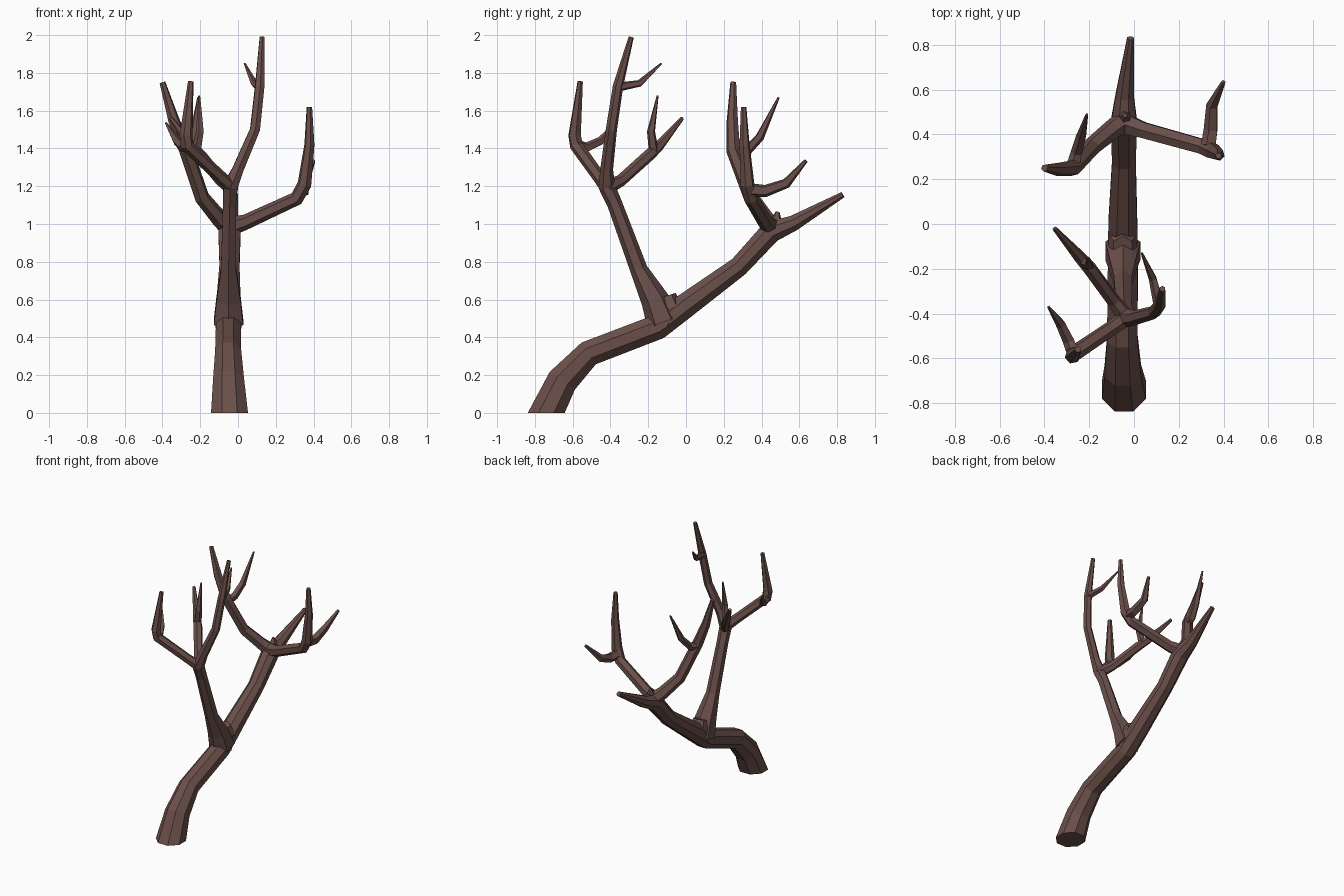
import bpy, bmesh, math
from mathutils import Vector

bark = bpy.data.materials.new("brown bark")
bark.diffuse_color = (0.145, 0.078, 0.067, 1)


def limb(name, points, sides=6, flat_base=False):
    """Tapered faceted tube through (x, y, z, radius) points, closed at both ends."""
    pos = [Vector(p[:3]) for p in points]
    n = len(pos)
    bm = bmesh.new()
    rings = []
    side = None
    for i in range(n):
        d_in = (pos[i] - pos[max(i - 1, 0)]).normalized()
        d_out = (pos[min(i + 1, n - 1)] - pos[i]).normalized()
        t = (d_in + d_out).normalized()
        if i == 0 and flat_base:
            t = Vector((0, 0, 1))
        # carry the cross-section frame along the path without twisting
        if side is None:
            side = Vector((1, 0, 0)) if abs(t.x) < 0.8 else Vector((0, 1, 0))
        side = (side - t * side.dot(t)).normalized()
        up = t.cross(side)
        ring = []
        for k in range(sides):
            a = 2 * math.pi * (k + 0.5) / sides
            r = points[i][3] * 1.06
            ring.append(bm.verts.new(pos[i] + (side * math.cos(a) + up * math.sin(a)) * r))
        rings.append(ring)
    for a, b in zip(rings, rings[1:]):
        for k in range(sides):
            j = (k + 1) % sides
            bm.faces.new((a[k], a[j], b[j], b[k]))
    bm.faces.new(rings[0][::-1])
    bm.faces.new(rings[-1])
    bmesh.ops.recalc_face_normals(bm, faces=bm.faces)
    me = bpy.data.meshes.new(name)
    bm.to_mesh(me)
    bm.free()
    me.materials.append(bark)
    ob = bpy.data.objects.new(name, me)
    bpy.context.collection.objects.link(ob)
    return ob


# Leaning trunk running on into the rear tip
limb("trunk", [(-0.045, -0.74, 0, 0.1), (-0.05, -0.655, 0.17, 0.083),
               (-0.052, -0.515, 0.315, 0.07), (-0.05, -0.15, 0.455, 0.068),
               (-0.05, 0.0, 0.57, 0.066), (-0.045, 0.28, 0.775, 0.054),
               (-0.045, 0.45, 0.96, 0.06), (-0.042, 0.57, 1.005, 0.042),
               (-0.015, 0.83, 1.155, 0.016)], 8, True)

# Rear fork: right branch and its twig
limb("rear_right_branch", [(-0.05, 0.45, 0.985, 0.05), (0.04, 0.42, 1.01, 0.038),
                           (0.31, 0.345, 1.135, 0.036), (0.352, 0.325, 1.21, 0.036),
                           (0.378, 0.31, 1.42, 0.026), (0.378, 0.305, 1.62, 0.014)])
limb("rear_right_twig", [(0.335, 0.35, 1.18, 0.034), (0.345, 0.42, 1.175, 0.032),
                         (0.35, 0.53, 1.215, 0.026), (0.4, 0.635, 1.335, 0.01)], 5)

# Rear fork: left branch and its twig
limb("rear_left_branch", [(-0.04, 0.46, 0.975, 0.05), (-0.1, 0.42, 1.03, 0.042),
                          (-0.19, 0.345, 1.14, 0.038), (-0.275, 0.25, 1.39, 0.036),
                          (-0.34, 0.245, 1.55, 0.029), (-0.4, 0.25, 1.75, 0.015)])
limb("rear_left_twig", [(-0.27, 0.26, 1.37, 0.03), (-0.255, 0.32, 1.385, 0.026),
                        (-0.235, 0.39, 1.46, 0.023), (-0.21, 0.49, 1.67, 0.006)], 5)
limb("rear_fork_knot", [(-0.04, 0.47, 0.97, 0.05), (-0.04, 0.485, 1.065, 0.01)], 5)

# Front limb with a flared root, running on into the tallest branch
limb("front_limb", [(-0.05, -0.12, 0.48, 0.085), (-0.05, -0.165, 0.6, 0.07),
                    (-0.05, -0.25, 0.76, 0.044), (-0.045, -0.375, 1.1, 0.038),
                    (-0.04, -0.42, 1.2, 0.042), (0.0, -0.42, 1.29, 0.032),
                    (0.09, -0.395, 1.5, 0.028), (0.115, -0.36, 1.73, 0.026),
                    (0.127, -0.29, 1.99, 0.013)])
limb("crotch_web", [(-0.05, -0.14, 0.47, 0.075), (-0.05, -0.08, 0.56, 0.068),
                    (-0.05, -0.1, 0.62, 0.045)])
limb("top_twig", [(0.112, -0.36, 1.725, 0.024), (0.085, -0.245, 1.745, 0.018),
                  (0.035, -0.13, 1.85, 0.005)], 5)

# Front fork: left branch and its twig
limb("front_left_branch", [(-0.03, -0.415, 1.19, 0.036), (-0.1, -0.465, 1.255, 0.032),
                           (-0.27, -0.58, 1.415, 0.034), (-0.275, -0.59, 1.47, 0.033),
                           (-0.25, -0.56, 1.755, 0.014)])
limb("front_left_twig", [(-0.27, -0.58, 1.42, 0.028), (-0.29, -0.525, 1.405, 0.026),
                         (-0.325, -0.45, 1.44, 0.022), (-0.382, -0.37, 1.535, 0.006)], 5)

# Front fork: inner branch and its twig
limb("front_inner_branch", [(-0.03, -0.425, 1.19, 0.038), (-0.09, -0.345, 1.23, 0.03),
                            (-0.2, -0.195, 1.365, 0.03), (-0.245, -0.145, 1.41, 0.026),
                            (-0.355, -0.02, 1.56, 0.01)])
limb("front_inner_twig", [(-0.22, -0.17, 1.38, 0.026), (-0.2, -0.185, 1.49, 0.021),
                          (-0.205, -0.15, 1.68, 0.005)], 5)
